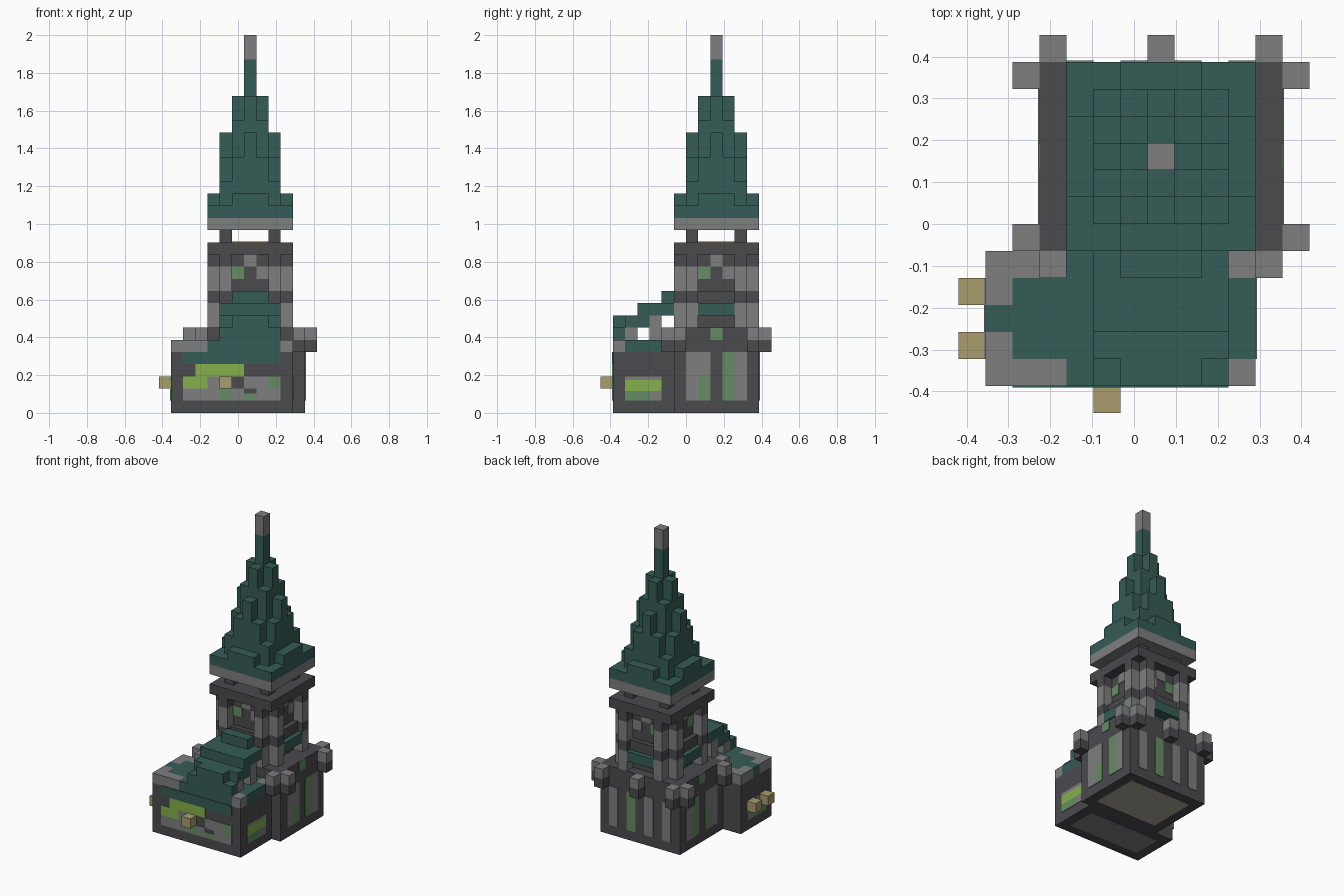
import bpy

if "Cube" in bpy.data.objects:
    bpy.data.objects.remove(bpy.data.objects["Cube"])

U = 2 / 31            # edge of one block
T = 0.06              # thickness of painted plates, in blocks
CX, CY = 7.5, 9.5     # tower axis, in blocks


def material(name, r, g, b):
    m = bpy.data.materials.new(name)
    m.use_nodes = True
    m.diffuse_color = (r, g, b, 1)
    m.node_tree.nodes["Principled BSDF"].inputs["Base Color"].default_value = (r, g, b, 1)
    return m


DARK = material("dark stone", .07, .069, .078)
GREY = material("grey stone", .209, .209, .209)
TEAL = material("teal roof", .036, .107, .093)
LIME = material("lime glass", .231, .434, .069)
MOSS = material("moss green", .13, .262, .125)
GOLD = material("lantern gold", .392, .332, .15)
PALE = material("pale floor", .42, .40, .33)


def part(name, boxes):
    """Join boxes (material, x range, y range, z range) into one object."""
    mesh = bpy.data.meshes.new(name)
    verts, faces, mats, ids = [], [], [], []
    for mat, xs, ys, zs in boxes:
        n = len(verts)
        verts += [((x - 6.5) * U, (y - 7) * U, z * U) for z in zs for y in ys for x in xs]
        quads = ((0, 2, 3, 1), (4, 5, 7, 6), (0, 1, 5, 4), (2, 6, 7, 3), (0, 4, 6, 2), (1, 3, 7, 5))
        faces += [tuple(n + i for i in q) for q in quads]
        if mat not in mats:
            mats.append(mat)
        ids += [mats.index(mat)] * 6
    mesh.from_pydata(verts, [], faces)
    for m in mats:
        mesh.materials.append(m)
    mesh.polygons.foreach_set("material_index", ids)
    mesh.update()
    ob = bpy.data.objects.new(name, mesh)
    bpy.context.collection.objects.link(ob)
    return ob


def around(mat, a, d, z):
    """Repeat a box on the four tower sides: a = along the side, d = distance out."""
    out = []
    for s in (-1, 1):
        span = sorted(s * v for v in d)
        out.append((mat, (CX + a[0], CX + a[1]), (CY + span[0], CY + span[1]), z))
        out.append((mat, (CX + span[0], CX + span[1]), (CY + a[0], CY + a[1]), z))
    return out


# Tower base and its floor
part("tower_base", [(DARK, (3, 12), (6, 13), (0, 7))])
part("tower_floor", [(PALE, (4, 11), (7, 12), (0 - T / 6, 0.01))])

# Base side windows
slits = []
for xs in ((3 - T, 3), (12, 12 + T)):
    slits += [(GREY, xs, (7, 8), (1, 5)), (GREY, xs, (8, 9), (3, 5)), (MOSS, xs, (8, 9), (1, 3)),
              (MOSS, xs, (10, 11), (1, 5)), (GREY, xs, (11, 12), (1, 5)),
              (MOSS, xs, (9, 10), (6, 7))]
for x in (4, 6, 8, 10):
    slits.append((MOSS if x == 8 else GREY, (x, x + 1), (13, 13 + T), (1, 5)))
part("base_windows", slits)

# Corner pegs on dark corbels
pegs = []
for x, y in ((2, 6), (2, 12), (12, 6), (12, 12), (3, 13), (7, 13), (11, 13), (3, 5), (11, 5)):
    if (x, y) != (3, 5):
        pegs.append((DARK, (x, x + 1), (y, y + 1), (5, 6)))
    pegs.append((GREY, (x, x + 1), (y, y + 1), (6, 7)))
part("base_pegs", pegs)

# Nave walls with a mottled top course
part("nave_walls", [(DARK, (1, 11), (1, 6), (0, 5))])
course = [(TEAL, (4, 10), (1, 6), (5, 6)), (TEAL, (2, 4), (2, 5), (5, 6)),
          (TEAL, (10, 11), (2, 5), (5, 6)), (TEAL, (1, 2), (3, 4), (5, 6))]
for y in (1, 5):
    course += [(GREY, (1, 4), (y, y + 1), (5, 6)), (GREY, (10, 11), (y, y + 1), (5, 6))]
for y in (2, 4):
    course.append((GREY, (1, 2), (y, y + 1), (5, 6)))
part("nave_top_course", course)
part("nave_floor", [(GREY, (2, 10), (2, 5), (0 - T / 6, 0.01))])

# Nave windows and painted front
front = (1 - T, 1)
glass = [(TEAL, (2, 10), front, (4, 5)), (LIME, (3, 7), front, (3, 4)),
         (LIME, (2, 4), front, (2, 3)), (GREY, (2, 5), front, (1, 2)),
         (MOSS, (5, 6), front, (1, 2)), (GREY, (6, 7), front, (1, 2)),
         (MOSS, (7, 8), front, (1, 1.6)), (GREY, (8, 10), front, (1, 2)),
         (GREY, (7, 9), front, (2, 3)), (MOSS, (9, 10), front, (2, 3)),
         (GREY, (4, 5), front, (2, 3))]
for xs in ((1 - T, 1), (11, 11 + T)):
    glass += [(MOSS, xs, (2, 4), (1, 1.8)), (GREY, xs, (4, 5), (1, 1.8)),
              (LIME, xs, (2, 5), (1.8, 2.7)), (GREY, xs, (2, 5), (2.7, 3))]
part("nave_windows", glass)

# Lanterns
part("lanterns", [(GOLD, (5, 6), (0, 1), (2, 3)), (GOLD, (0, 1), (2, 3), (2, 3)),
                  (GOLD, (0, 1), (4, 5), (2, 3))])

# Stepped nave roof with its supports
part("nave_roof", [(TEAL, (5, 10), (1, 2), (6, 7)), (TEAL, (6, 9), (1, 2), (7, 8)),
                   (TEAL, (5, 10), (2, 4), (7, 8)), (TEAL, (5, 10), (3, 6), (8, 9)),
                   (TEAL, (6, 9), (5, 6), (9, 10))])
part("nave_roof_supports", [(GREY, (5, 10), (2, 3), (6, 7)), (GREY, (5, 10), (4, 5), (6, 8))])

# Tower shaft with paired pillars, ledges and arches
part("shaft", [(DARK, (5, 10), (7, 12), (7, 13))])
pillars = []
for a in ((-2.5, -1.5), (1.5, 2.5)):
    for mat, z in ((GREY, (7, 9)), (DARK, (9, 10)), (GREY, (10, 12)), (DARK, (12, 13))):
        pillars += around(mat, a, (2.5, 3.5), z)
part("pillars", pillars)
part("ledges", around(TEAL, (-1.5, 1.5), (2.5, 3.5), (8, 9)) +
     around(DARK, (-1.5, 1.5), (2.5, 3), (9, 10)))
arch = around(GREY, (-.5, .5), (2.5, 2.5 + T), (12, 13))
arch += around(MOSS, (-1.5, -.5), (2.5, 2.5 + T), (11, 12))
arch += around(GREY, (.5, 1.5), (2.5, 2.5 + T), (11, 12))
part("arches", arch)

# Cornice and open belfry
part("cornice", [(DARK, (4, 11), (6, 13), (13, 14))])
part("belfry_floor", [(GOLD, (6, 9), (8, 11), (14, 14 + T))])
part("belfry_posts", [(DARK, (x, x + 1), (y, y + 1), (14, 15)) for x in (5, 9) for y in (7, 11)])

# Spire: eaves, then block columns whose height depends on distance from the axis
part("eaves", [(GREY, (4, 11), (6, 13), (15, 16)), (TEAL, (4, 11), (6, 13), (16, 17))] +
     around(TEAL, (-1.5, 1.5), (2.5, 3.5), (17, 18)))
tops = {(0, 0): 29, (0, 1): 26, (1, 1): 24, (0, 2): 23, (1, 2): 21, (2, 2): 19}
spire = []
for i in range(-2, 3):
    for j in range(-2, 3):
        top = tops[tuple(sorted((abs(i), abs(j))))]
        spire.append((TEAL, (7 + i, 8 + i), (9 + j, 10 + j), (17, top)))
part("spire", spire)
part("finial", [(GREY, (7, 8), (9, 10), (29, 31))])
